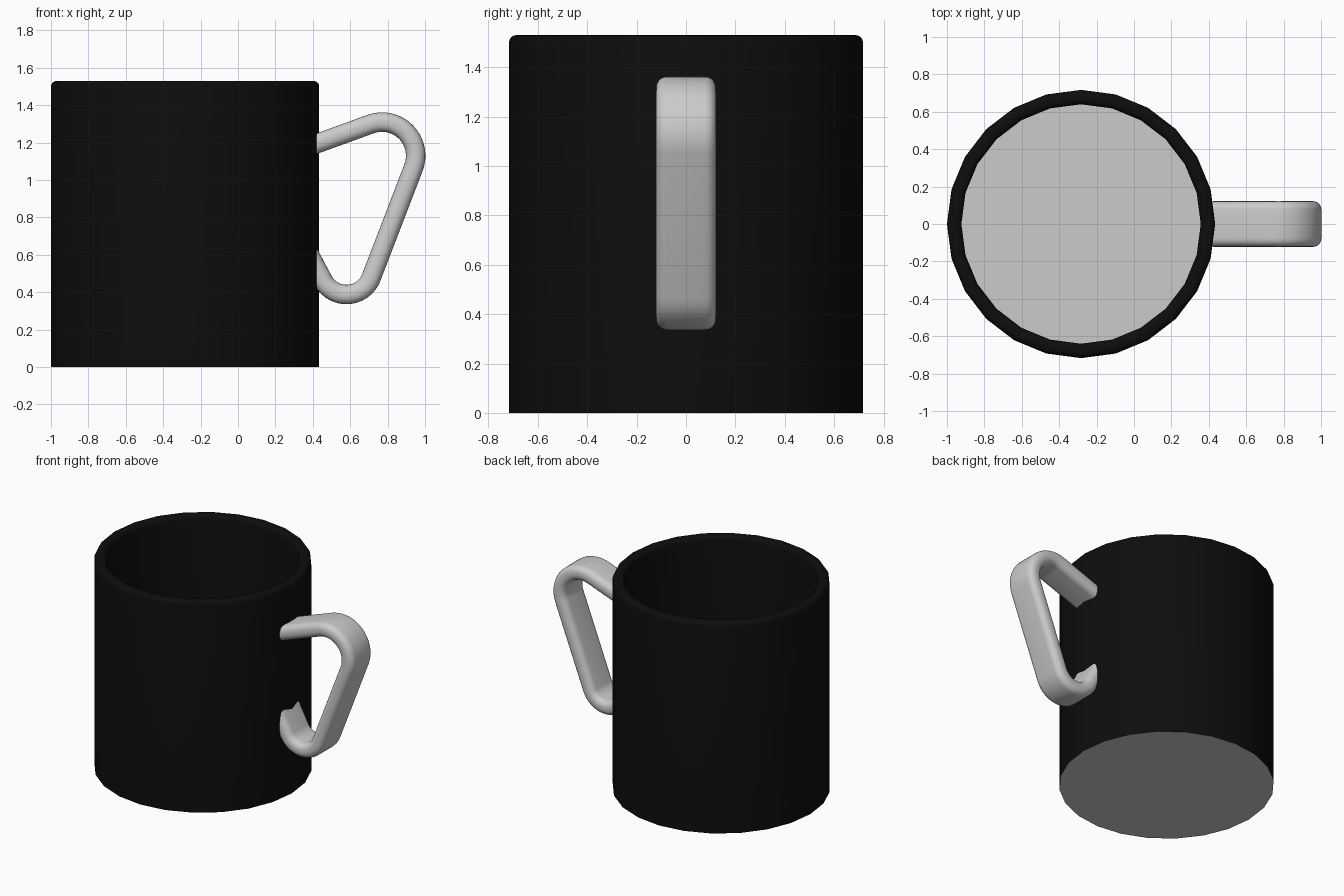
import bpy, bmesh
from math import cos, sin, pi, radians
from mathutils import Vector

if "Cube" in bpy.data.objects:
    bpy.data.objects.remove(bpy.data.objects["Cube"])

CX, R_OUT, R_IN, H, FLOOR, SIDES = -0.283, 0.717, 0.64, 1.53, 0.077, 24


def finish(bm, name, material=None):
    mesh = bpy.data.meshes.new(name)
    bm.to_mesh(mesh)
    bm.free()
    obj = bpy.data.objects.new(name, mesh)
    bpy.context.collection.objects.link(obj)
    if material:
        mesh.materials.append(material)
    bpy.ops.object.select_all(action='DESELECT')
    obj.select_set(True)
    bpy.context.view_layer.objects.active = obj
    bpy.ops.object.shade_smooth_by_angle(angle=radians(35))
    return obj


def ring(bm, r, z):
    return [bm.verts.new((CX + r * cos(2 * pi * i / SIDES), r * sin(2 * pi * i / SIDES), z))
            for i in range(SIDES)]


def bridge(bm, a, b):
    n = len(a)
    for i in range(n):
        j = (i + 1) % n
        bm.faces.new((a[i], a[j], b[j], b[i]))


def arc(cx, cy, r, start, end, steps):
    angles = [radians(start + (end - start) * i / steps) for i in range(steps + 1)]
    return [(cx + r * cos(t), cy + r * sin(t), t) for t in angles]


# Mug wall: lathed profile with a rounded rim
black = bpy.data.materials.new("black_glaze")
black.diffuse_color = (0.004, 0.004, 0.004, 1)
black.use_nodes = True
black.node_tree.nodes["Principled BSDF"].inputs["Base Color"].default_value = black.diffuse_color
B = 0.03
profile = [(R_OUT, 0)]
profile += [p[:2] for p in arc(R_OUT - B, H - B, B, 0, 90, 4)]
profile += [p[:2] for p in arc(R_IN + B, H - B, B, 90, 180, 4)]
profile += [(R_IN, FLOOR)]
bm = bmesh.new()
rings = [ring(bm, r, z) for r, z in profile]
for a, b in zip(rings, rings[1:]):
    bridge(bm, a, b)
finish(bm, "mug_wall", black)

# Unglazed inner floor and underside
bm = bmesh.new()
bm.faces.new(ring(bm, R_IN, FLOOR))
finish(bm, "inner_floor")
bm = bmesh.new()
bm.faces.new(ring(bm, R_OUT, 0)[::-1])
finish(bm, "underside")

# Handle centreline: straight runs joined by two bends (x, z, outward angle)
top = arc(0.77, 1.13, 0.18, 110, -21, 16)
low = arc(0.58, 0.53, 0.142, -21, -152, 16)


def extend(p, dist):
    x, z, t = p
    return (x - sin(t) * dist, z + cos(t) * dist, t)


path = [extend(top[0], 0.36)] + top + low + [extend(low[-1], -0.24)]

# Rounded band cross-section (across y, thickness)
HW, HT, C = 0.122, 0.052, 0.045
section = []
for sy, st, a0 in ((1, 1, 0), (-1, 1, 90), (-1, -1, 180), (1, -1, 270)):
    section += [p[:2] for p in arc(sy * (HW - C), st * (HT - C), C, a0, a0 + 90, 5)]

bm = bmesh.new()
loops = [[bm.verts.new((x + cos(t) * v, u, z + sin(t) * v)) for u, v in section]
         for x, z, t in path]
for a, b in zip(loops, loops[1:]):
    bridge(bm, a, b)
bm.faces.new(loops[0])
bm.faces.new(loops[-1][::-1])
bmesh.ops.recalc_face_normals(bm, faces=bm.faces)
# Trim the ends where they meet the mug wall
bmesh.ops.bisect_plane(bm, geom=bm.verts[:] + bm.edges[:] + bm.faces[:],
                       plane_co=Vector((0.42, 0, 0)), plane_no=Vector((1, 0, 0)),
                       clear_inner=True)
finish(bm, "handle")
